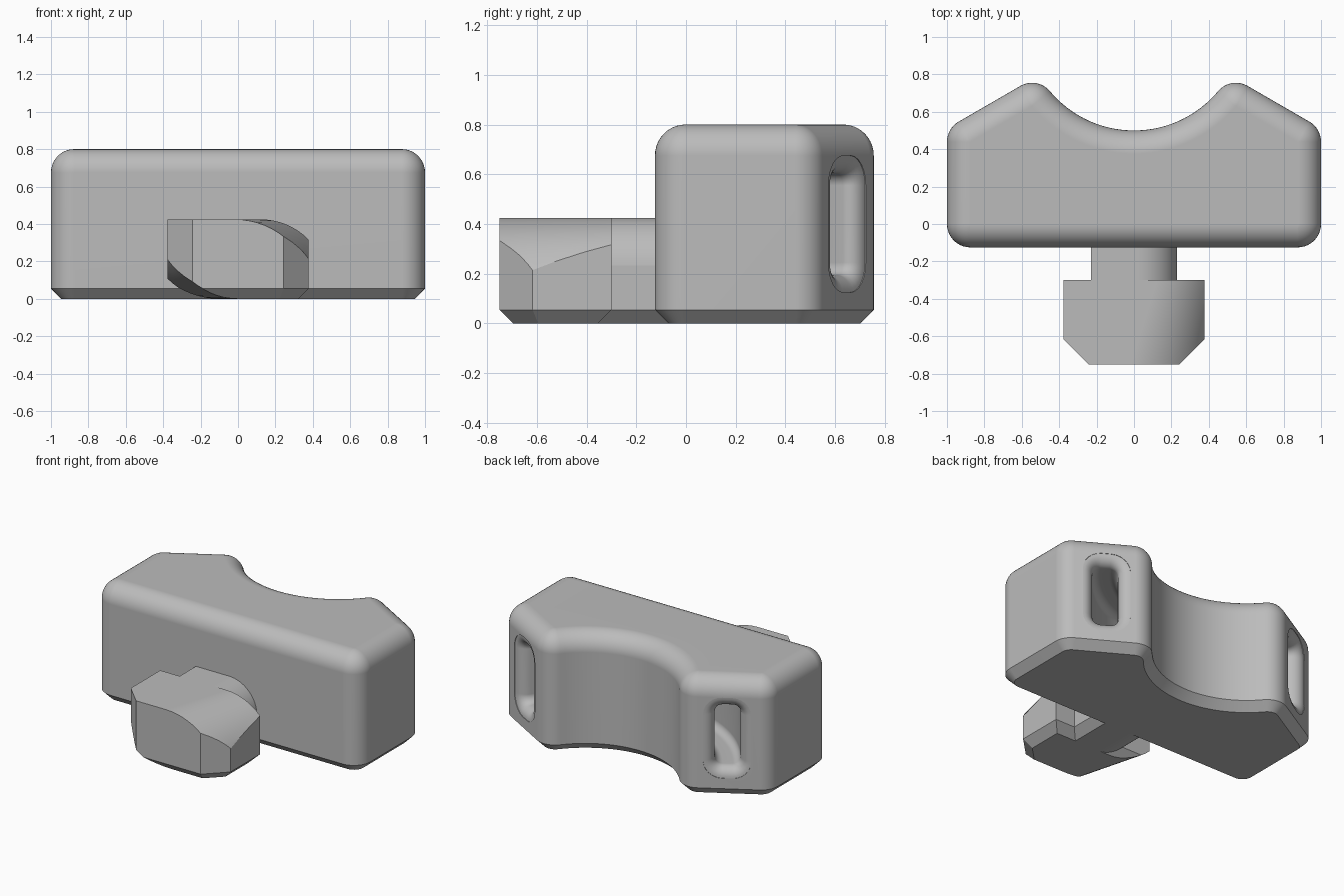
import bpy, bmesh
from math import sin, cos, pi, radians, atan2, sqrt

if "Cube" in bpy.data.objects:
    bpy.data.objects.remove(bpy.data.objects["Cube"], do_unlink=True)

grey = bpy.data.materials.new("plain_grey")
grey.use_nodes = True
GREY = (0.5, 0.5, 0.5, 1)
grey.diffuse_color = GREY
grey.node_tree.nodes["Principled BSDF"].inputs["Base Color"].default_value = GREY

CRADLE_Y = 1.085            # centre of the round cradle
HEIGHT = 0.425              # height of the turning lug


def loft(name, rings):
    """Closed solid through a list of equal-length point rings."""
    bm = bmesh.new()
    rows = [[bm.verts.new(p) for p in ring] for ring in rings]
    n = len(rows[0])
    for a, b in zip(rows, rows[1:]):
        for i in range(n):
            j = (i + 1) % n
            bm.faces.new((a[i], a[j], b[j], b[i]))
    bm.faces.new(rows[0])
    bm.faces.new(rows[-1])
    bmesh.ops.recalc_face_normals(bm, faces=bm.faces)
    mesh = bpy.data.meshes.new(name)
    bm.to_mesh(mesh)
    bm.free()
    obj = bpy.data.objects.new(name, mesh)
    bpy.context.collection.objects.link(obj)
    mesh.materials.append(grey)
    return obj


def select_only(obj):
    bpy.ops.object.select_all(action="DESELECT")
    obj.select_set(True)
    bpy.context.view_layer.objects.active = obj


def boolean(obj, cutter, operation):
    select_only(obj)
    mod = obj.modifiers.new("cut", "BOOLEAN")
    mod.operation, mod.object, mod.solver = operation, cutter, "EXACT"
    bpy.ops.object.modifier_apply(modifier=mod.name)
    bpy.data.objects.remove(cutter, do_unlink=True)


def finish(obj):
    select_only(obj)
    bpy.ops.object.shade_smooth_by_angle(angle=radians(30))
    mod = obj.modifiers.new("even_shading", "WEIGHTED_NORMAL")
    mod.keep_sharp = True


def arc(cx, cy, r, a0, a1, steps, side=1):
    """Arc points, each with its outward normal."""
    out = []
    for i in range(steps + 1):
        a = a0 + (a1 - a0) * i / steps
        out.append((cx + r * cos(a), cy + r * sin(a), side * cos(a), side * sin(a)))
    return out


# Body plan: rounded corners, slanted shoulders and a round cradle at the back
PEAK_X, PEAK_Y, R = 0.545, 0.63, 0.125
join = atan2(CRADLE_Y - PEAK_Y, -PEAK_X)
half = arc(0.875, 0, R, -pi / 2, 0, 10)
half += arc(0.875, 0.439, R, 0, pi / 3, 8)
half += arc(PEAK_X, PEAK_Y, R, pi / 3, join, 10)
half += arc(0, CRADLE_Y, CRADLE_Y - 0.5, join - pi, -pi / 2, 20, -1)[1:]
plan = half + [(-x, y, -nx, ny) for x, y, nx, ny in half[-2::-1]]

# Body side profile: bottom chamfer, wall, round top edge
profile = [(0.055, 0), (0, 0.055)]
for i in range(11):
    a = i / 10 * pi / 2
    profile.append((0.123 * (1 - cos(a)), 0.675 + R * sin(a)))
body = loft("body", [[(x - nx * d, y - ny * d, z) for x, y, nx, ny in plan]
                     for d, z in profile])


# Strap tunnel: curved slot around the cradle, flared at both mouths
def slot_ring(angle, grow):
    ring = []
    corner = 0.05 + grow
    hr, hz = 0.08 + grow - corner, 0.205 + grow - corner
    for k, (sr, sz) in enumerate([(1, 1), (-1, 1), (-1, -1), (1, -1)]):
        for i in range(7):
            a = (k + i / 6) * pi / 2
            r = 0.88 + sr * hr + corner * cos(a)
            z = 0.4 + sz * hz + corner * sin(a)
            ring.append((r * cos(angle), CRADLE_Y + r * sin(angle), z))
    return ring


FLARE = 0.07
stations = [(radians(-29), FLARE)]
for i in range(9):
    a = i / 8 * pi / 2
    s = FLARE * (1 - cos(a))
    stations.append((radians(-30) - s / 0.88, FLARE * (1 - sin(a))))
first = stations[-1][0]
middle = [(first + (-pi - 2 * first) * i / 32, 0) for i in range(1, 32)]
stations += middle + [(-pi - a, g) for a, g in reversed(stations)]
boolean(body, loft("tunnel_cutter", [slot_ring(a, g) for a, g in stations]), "DIFFERENCE")
finish(body)


# Lug parts: chamfered plan trimmed by a section with two opposite round corners
def lug_section(y, x0, r):
    side = []
    for i in range(17):
        a = i / 16 * pi / 2
        side.append((x0 + r * sin(a), HEIGHT - r * (1 - cos(a))))
    side.append((x0 + r, 0))
    return [(x, y, z) for x, z in side] + [(-x, y, HEIGHT - z) for x, z in side]


def lug_part(name, w, back, front, cut, sections):
    def ring(d, z):
        k = d * (sqrt(2) - 1)          # keeps the slanted corners parallel
        right = [(w - d, back - d)]
        if cut:
            right = [(w - cut + k * 1 - d + d - k - k, front + d),
                     (w - d, front + cut + k)] + right
        else:
            right = [(w - d, front + d)] + right
        return [(x, y, z) for x, y in right + [(-x, y) for x, y in reversed(right)]]

    obj = loft(name, [ring(0.105, -0.05), ring(0, 0.055), ring(0, 0.5)])
    boolean(obj, loft(name + "_trim", sections), "INTERSECT")
    finish(obj)


# Head: rounding grows wider towards the front
head = []
for i in range(-1, 14):
    t = i / 12
    head.append(lug_section(-0.3 - 0.45 * t, 0.12 - 0.14 * t, 0.36 + 0.065 * t))
lug_part("lug_head", 0.377, -0.3, -0.75, 0.133, head)

# Neck: joins head and body
neck = [lug_section(y, 0.0185, 0.2125) for y in (-0.6, 0.2)]
lug_part("lug_neck", 0.23, 0.0, -0.42, 0, neck)
